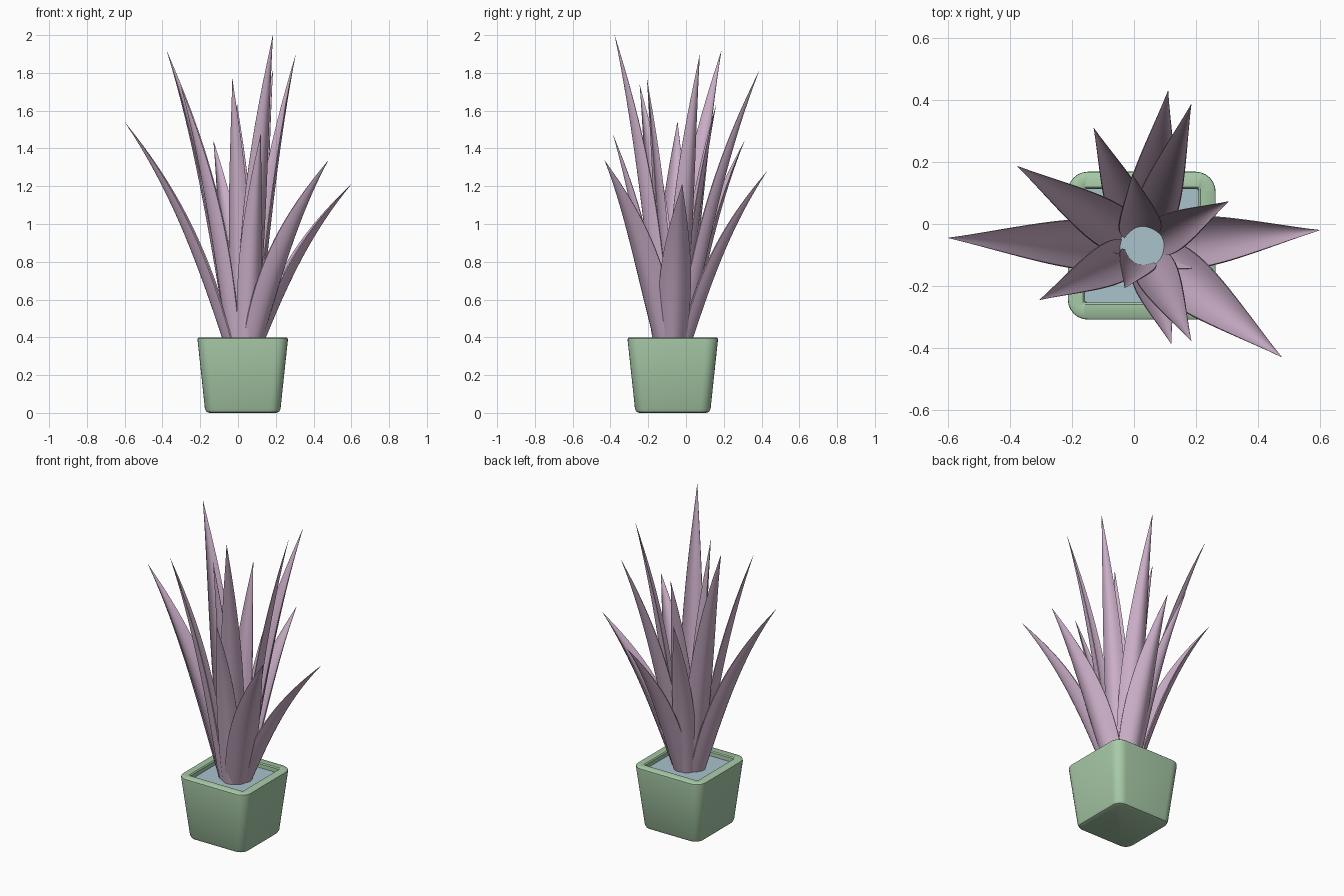
import bpy, bmesh, math
from mathutils import Vector

cube = bpy.data.objects.get("Cube")
if cube:
    bpy.data.objects.remove(cube, do_unlink=True)


def material(name, rgb):
    mat = bpy.data.materials.new(name)
    mat.use_nodes = True
    mat.diffuse_color = (*rgb, 1)
    mat.node_tree.nodes["Principled BSDF"].inputs["Base Color"].default_value = (*rgb, 1)
    return mat


leaf_mat = material("mauve leaf", (0.60, 0.43, 0.58))
pot_mat = material("sage green", (0.39, 0.59, 0.39))
soil_mat = material("pale blue gravel", (0.40, 0.54, 0.60))


def loft(name, rings, mat, angle):
    """Skin a list of closed rings and cap both ends."""
    bm = bmesh.new()
    loops = [[bm.verts.new(p) for p in ring] for ring in rings]
    for a, b in zip(loops, loops[1:]):
        for i in range(len(a)):
            j = (i + 1) % len(a)
            bm.faces.new((a[i], a[j], b[j], b[i]))
    bm.faces.new(loops[0][::-1])
    bm.faces.new(loops[-1])
    bmesh.ops.recalc_face_normals(bm, faces=bm.faces)
    mesh = bpy.data.meshes.new(name)
    bm.to_mesh(mesh)
    bm.free()
    mesh.materials.append(mat)
    obj = bpy.data.objects.new(name, mesh)
    bpy.context.collection.objects.link(obj)
    bpy.ops.object.select_all(action='DESELECT')
    bpy.context.view_layer.objects.active = obj
    obj.select_set(True)
    bpy.ops.object.shade_smooth_by_angle(angle=math.radians(angle))
    return obj


POT = Vector((0.025, -0.07, 0))


def rounded_square(half, radius, z, steps=6):
    ring = []
    for corner in range(4):
        mid = math.pi / 4 + corner * math.pi / 2
        c = Vector((math.cos(mid), math.sin(mid), 0)) * (half - radius) * math.sqrt(2)
        for s in range(steps + 1):
            a = mid - math.pi / 4 + s / steps * math.pi / 2
            ring.append(POT + c + Vector((math.cos(a) * radius, math.sin(a) * radius, z)))
    return ring


# Tapered pot with a rolled rim and a sharp cornered recess
pot_profile = [(0.178, 0.04, 0), (0.193, 0.05, 0.006), (0.2, 0.055, 0.02),
               (0.239, 0.065, 0.385), (0.238, 0.064, 0.395), (0.232, 0.06, 0.4),
               (0.19, 0.006, 0.4), (0.184, 0.004, 0.394), (0.182, 0.004, 0.35)]
loft("pot", [rounded_square(*p) for p in pot_profile], pot_mat, 40)
loft("soil", [rounded_square(0.183, 0.004, z) for z in (0.345, 0.37)], soil_mat, 30)

CENTRE = Vector((0.03, -0.075, 0.355))


def leaf(name, tip, width, base_radius, steps=18, half=5):
    """Channelled blade, concave towards the middle, arching out to its tip."""
    reach = Vector(tip) - CENTRE
    rise = reach.z
    reach.z = 0
    run = reach.length - base_radius
    out = reach.normalized()
    side = Vector((-out.y, out.x, 0))
    up = Vector((0, 0, 1))
    rings = []
    for k in range(steps + 1):
        t = k / steps
        point = CENTRE + out * (base_radius + run * (0.75 * t + 0.25 * t ** 3)) + up * rise * t
        slope = out * run * (0.75 + 0.75 * t * t) + up * rise
        normal = slope.normalized().cross(side)
        if normal.dot(out) > 0:
            normal.negate()
        w = width * max(math.sin(math.pi * (0.3 + 0.7 * t)), 0.01)
        us = [i / half for i in range(-half, half + 1)]
        back = [point + side * u * w / 2 + normal * w * 0.33 * u * u for u in us]
        front = [point + side * u * w / 2 * 0.97
                 + normal * w * (0.33 * u * u + 0.04 + 0.08 * (1 - u * u)) for u in us]
        rings.append(back + front[::-1])
    loft(name, rings, leaf_mat, 45)


# Each blade: tip position, width, distance of its foot from the middle
blades = {
    "right_low_leaf": ((-0.6, -0.045, 1.54), 0.165, 0.1),
    "left_low_leaf": ((0.6, -0.02, 1.21), 0.17, 0.1),
    "front_left_low_leaf": ((0.477, -0.43, 1.335), 0.18, 0.1),
    "back_right_tall_leaf": ((-0.377, 0.187, 1.915), 0.15, 0.09),
    "back_low_leaf": ((0.11, 0.43, 1.28), 0.16, 0.1),
    "back_tall_leaf": ((0.185, 0.387, 1.81), 0.14, 0.09),
    "back_right_leaf": ((-0.13, 0.31, 1.44), 0.13, 0.1),
    "left_tall_leaf": ((0.305, 0.073, 1.895), 0.13, 0.08),
    "front_tall_leaf": ((0.185, -0.378, 2.0), 0.14, 0.08),
    "front_leaf": ((0.12, -0.387, 1.475), 0.13, 0.1),
    "front_right_leaf": ((-0.305, -0.245, 1.735), 0.14, 0.09),
    "inner_front_leaf": ((-0.03, -0.207, 1.768), 0.13, 0.07),
    "inner_back_leaf": ((-0.005, 0.16, 1.635), 0.14, 0.08),
}
for blade_name, (tip, width, foot) in blades.items():
    leaf(blade_name, tip, width, foot)
